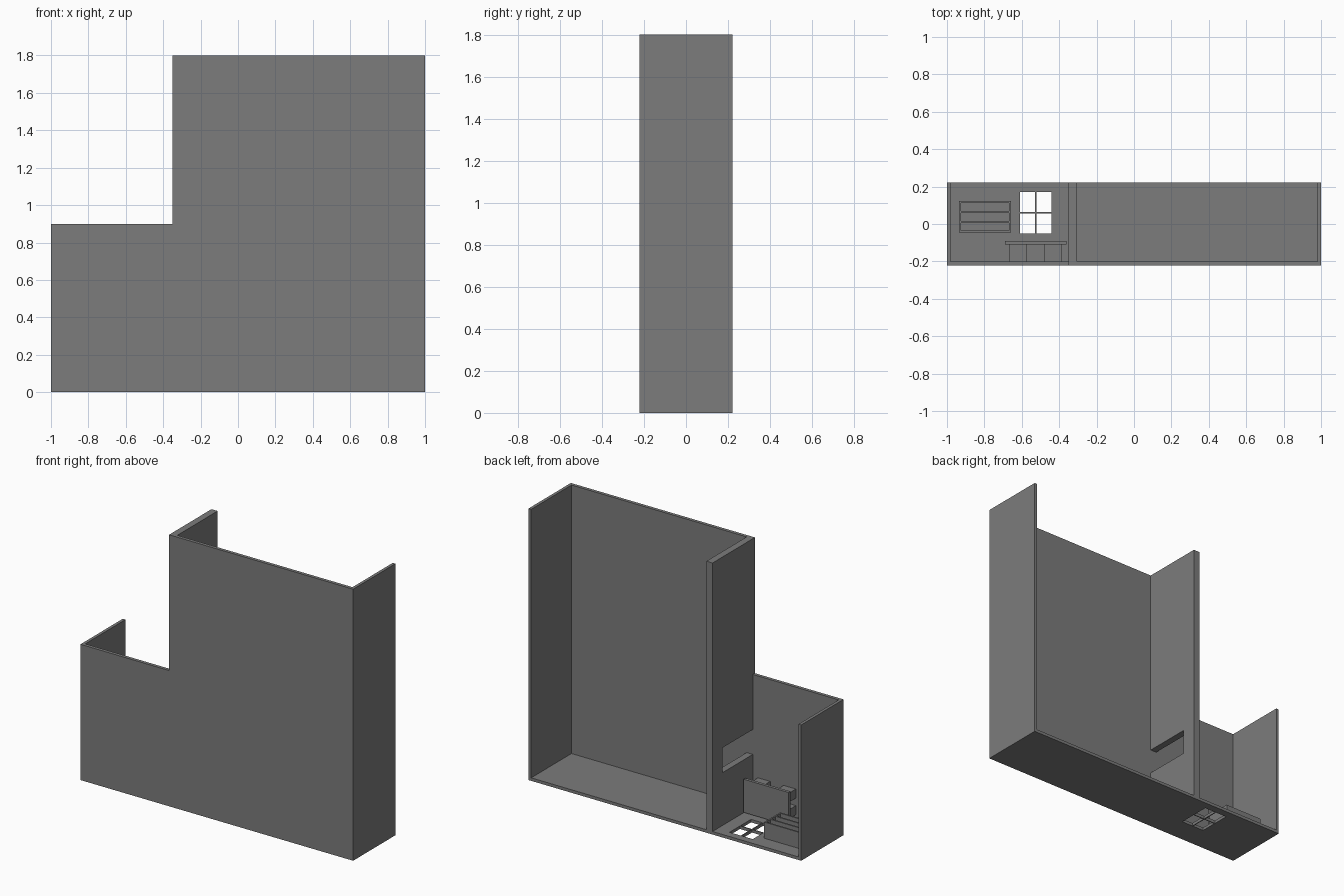
import bpy
import bmesh
from mathutils import Vector

if "Cube" in bpy.data.objects:
    bpy.data.objects.remove(bpy.data.objects["Cube"], do_unlink=True)

grey = bpy.data.materials.new("plain_grey")
grey.use_nodes = True
grey.diffuse_color = (0.2, 0.2, 0.2, 1)
grey.node_tree.nodes["Principled BSDF"].inputs["Base Color"].default_value = (0.2, 0.2, 0.2, 1)

# Overall dimensions
D = 0.222           # half depth
T = 0.02            # wall thickness
INNER = -0.2        # inner face of the front wall
TALL, LOW = 1.8, 0.9
PART_L, PART_R = -0.305, -0.35   # partition faces


def finish(name, bm):
    bmesh.ops.recalc_face_normals(bm, faces=bm.faces)
    mesh = bpy.data.meshes.new(name)
    bm.to_mesh(mesh)
    bm.free()
    mesh.materials.append(grey)
    obj = bpy.data.objects.new(name, mesh)
    bpy.context.collection.objects.link(obj)
    return obj


def box(name, lo, hi):
    bm = bmesh.new()
    bmesh.ops.create_cube(bm, size=1)
    lo, hi = Vector(lo), Vector(hi)
    bmesh.ops.scale(bm, vec=hi - lo, verts=bm.verts)
    bmesh.ops.translate(bm, vec=(lo + hi) / 2, verts=bm.verts)
    return finish(name, bm)


def extrude(name, points, offset):
    bm = bmesh.new()
    face = bm.faces.new([bm.verts.new(p) for p in points])
    result = bmesh.ops.extrude_face_region(bm, geom=[face], use_keep_orig=True)
    verts = [v for v in result["geom"] if isinstance(v, bmesh.types.BMVert)]
    bmesh.ops.translate(bm, vec=offset, verts=verts)
    return finish(name, bm)


def cut(obj, cutters):
    for cutter in cutters:
        mod = obj.modifiers.new("opening", "BOOLEAN")
        mod.operation = "DIFFERENCE"
        mod.solver = "EXACT"
        mod.object = cutter
    graph = bpy.context.evaluated_depsgraph_get()
    mesh = bpy.data.meshes.new_from_object(obj.evaluated_get(graph))
    obj.modifiers.clear()
    obj.data = mesh
    for cutter in cutters:
        bpy.data.objects.remove(cutter, do_unlink=True)


# Stepped front wall
outline = [(-1, 0), (1, 0), (1, TALL), (PART_R, TALL), (PART_R, LOW), (-1, LOW)]
extrude("front_wall", [(x, -D, z) for x, z in outline], (0, INNER + D, 0))

# End walls
box("left_wall", (1 - T, INNER, 0), (1, D, TALL))
box("right_wall", (-1, INNER, 0), (T - 1, D, LOW))

# Partition with a doorway notch against the front wall
door_top, z0, z1 = 0.119, 0.37, 0.535
notched = [(INNER, 0), (D, 0), (D, TALL), (INNER, TALL),
           (INNER, z1), (door_top, z1), (door_top, z0), (INNER, z0)]
extrude("partition_wall", [(PART_R, y, z) for y, z in notched], (PART_L - PART_R, 0, 0))

# Base slabs, the smaller one with a four-pane window
box("left_base", (PART_L, INNER, 0), (1 - T, D, T))
base = box("right_base", (T - 1, INNER, 0), (PART_R, D, T))
cx, cy, bar, pw, ph = -0.525, 0.06, 0.003, 0.085, 0.112
panes = []
for sx in (-1, 1):
    for sy in (-1, 1):
        xs = sorted((cx + sx * bar, cx + sx * pw))
        ys = sorted((cy + sy * bar, cy + sy * ph))
        panes.append(box("pane_cutter", (xs[0], ys[0], -T), (xs[1], ys[1], 2 * T)))
cut(base, panes)

# Open shelf unit with three compartments
sx0, sx1, sy0, sy1, top, rim = -0.935, -0.658, -0.046, 0.122, 0.127, 0.01
shelf = box("shelf_unit", (sx0, sy0, T), (sx1, sy1, top))
pitch = (sy1 - sy0 - rim) / 3
slots = []
for i in range(3):
    y = sy0 + rim + i * pitch
    slots.append(box("slot_cutter", (sx0 + rim, y, T + rim),
                     (sx1 - rim, y + pitch - rim, top + T)))
cut(shelf, slots)

# Desk: top panel and four stout legs
box("desk_top", (-0.69, -0.11, 0.03), (-0.36, -0.09, 0.25))
for side, x in (("right", -0.666), ("left", -0.478)):
    for end, z in (("lower", 0.055), ("upper", 0.165)):
        box(f"desk_leg_{side}_{end}", (x, INNER, z), (x + 0.09, -0.11, z + 0.06))
